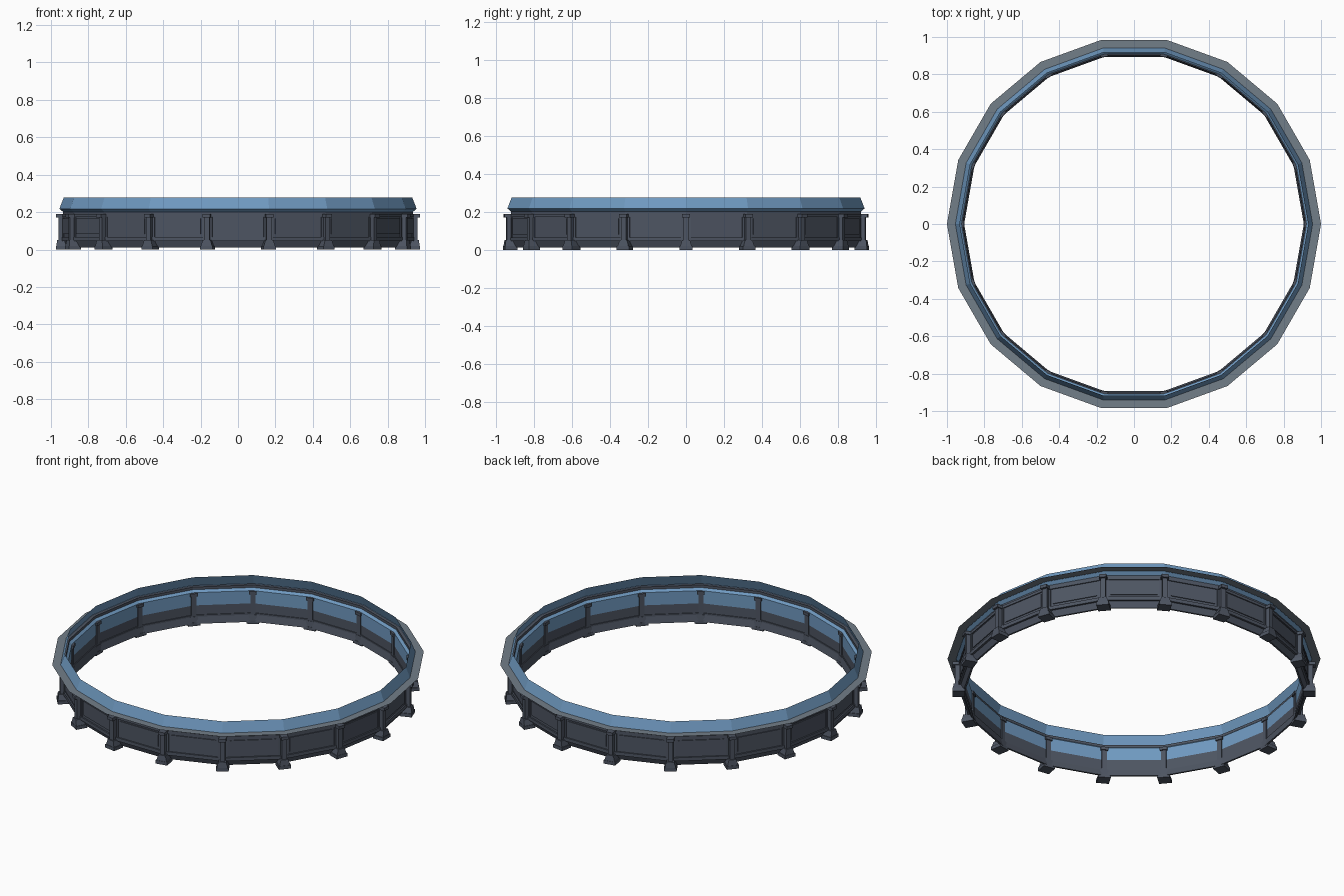
import bpy, bmesh, math
from mathutils import Matrix, Vector

if "Cube" in bpy.data.objects:
    bpy.data.objects.remove(bpy.data.objects["Cube"])

N = 18
STEP = 2 * math.pi / N


def material(name, rgb):
    m = bpy.data.materials.new(name)
    m.diffuse_color = (*rgb, 1)
    m.use_nodes = True
    m.node_tree.nodes["Principled BSDF"].inputs["Base Color"].default_value = m.diffuse_color
    return m


slate = material("dark_slate", (0.075, 0.09, 0.122))
blue = material("steel_blue", (0.16, 0.32, 0.53))
grey = material("flange_grey", (0.17, 0.21, 0.25))


def finish(name, bm, mat):
    me = bpy.data.meshes.new(name)
    bm.to_mesh(me)
    bm.free()
    me.materials.append(mat)
    ob = bpy.data.objects.new(name, me)
    bpy.context.collection.objects.link(ob)
    return ob


def ring(name, profile, mat, closed=False):
    """Sweep an (r, z) profile around the 18-sided ring."""
    bm = bmesh.new()
    loops = [[bm.verts.new((r * math.cos(k * STEP), r * math.sin(k * STEP), z))
              for r, z in profile] for k in range(N)]
    n = len(profile)
    for k in range(N):
        a, b = loops[k], loops[(k + 1) % N]
        for i in range(n if closed else n - 1):
            j = (i + 1) % n
            bm.faces.new((a[i], b[i], b[j], a[j]))
    if closed:
        bmesh.ops.recalc_face_normals(bm, faces=bm.faces)
    return finish(name, bm, mat)


def block(bm, angle, r0, r1, w0, z0, z1, w1=None, t=0.0):
    """Box pointing outward at an angle; the top may taper in width and depth."""
    w1 = w0 if w1 is None else w1
    lo = [(r0, -w0), (r1, -w0), (r1, w0), (r0, w0)]
    hi = [(r0 + t, -w1), (r1 - t, -w1), (r1 - t, w1), (r0 + t, w1)]
    rot = Matrix.Rotation(angle, 3, 'Z')
    a = [bm.verts.new(rot @ Vector((x, y, z0))) for x, y in lo]
    b = [bm.verts.new(rot @ Vector((x, y, z1))) for x, y in hi]
    bm.faces.new(a[::-1])
    bm.faces.new(b)
    for i in range(4):
        j = (i + 1) % 4
        bm.faces.new((a[i], a[j], b[j], b[i]))


# Sloped blue rim above a thin flat flange
ring("rim_slope", [(0.955, 0.218), (0.932, 0.277)], blue)
ring("rim_flange", [(1.0, 0.218), (0.955, 0.218)], grey)
ring("wall_top", [(0.955, 0.217), (0.936, 0.217), (0.936, 0.19)], slate)

# Inner blue lining, and the dark wall behind and below it
ring("inner_lining", [(0.922, 0.115), (0.922, 0.19), (0.955, 0.218)], blue)
ring("outer_wall", [(0.936, 0.19), (0.936, 0.05), (0.922, 0.05), (0.922, 0.115)], slate)

# Skirt tapering inward under the wall
ring("skirt", [(0.934, 0.05), (0.918, 0.012), (0.908, 0.012), (0.918, 0.055)], slate, True)

# Frames and raised panels on each side, half a step from the corners
apo = math.cos(STEP / 2)
frames, panels = bmesh.new(), bmesh.new()
for k in range(N):
    a = (k + 0.5) * STEP
    r = 0.936 * apo
    block(frames, a, r - 0.004, r + 0.008, 0.155, 0.046, 0.066)
    block(frames, a, r - 0.004, r + 0.006, 0.155, 0.174, 0.19)
    for s in (-1, 1):
        c = Vector((r, s * 0.145))
        block(frames, a + math.atan2(c.y, c.x), c.length - 0.003, c.length + 0.004, 0.008, 0.05, 0.19)
    block(panels, a, r - 0.004, r + 0.005, 0.125, 0.082, 0.165)
    # Low ledge on the inside
    ri = 0.922 * apo
    block(frames, a, ri - 0.005, ri + 0.003, 0.15, 0.045, 0.06)
finish("panel_frames", frames, slate)
finish("raised_panels", panels, slate)

# Corner posts with caps and flared feet
posts, feet = bmesh.new(), bmesh.new()
for k in range(N):
    a = k * STEP
    block(posts, a, 0.914, 0.96, 0.014, 0.04, 0.175)
    block(posts, a, 0.908, 0.973, 0.02, 0.172, 0.19)
    block(feet, a, 0.906, 0.973, 0.034, 0.0, 0.02)
    block(feet, a, 0.908, 0.971, 0.03, 0.02, 0.052, 0.021, 0.004)
finish("corner_posts", posts, slate)
finish("post_feet", feet, slate)
